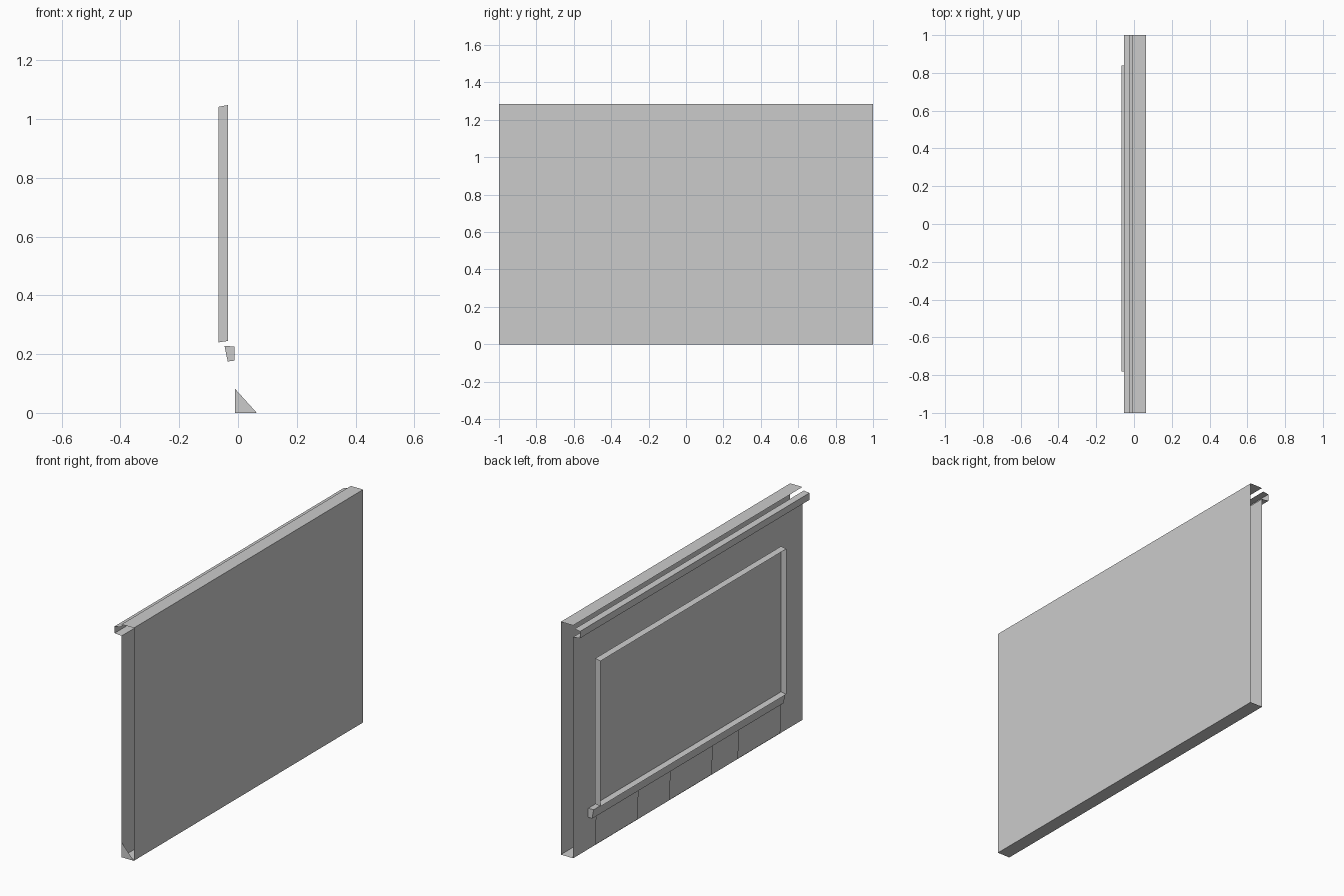
import bpy, bmesh

if "Cube" in bpy.data.objects:
    bpy.data.objects.remove(bpy.data.objects["Cube"])


def make(name, verts, faces):
    me = bpy.data.meshes.new(name)
    me.from_pydata(verts, [], faces)
    bm = bmesh.new()
    bm.from_mesh(me)
    bmesh.ops.recalc_face_normals(bm, faces=bm.faces)
    bm.to_mesh(me)
    bm.free()
    ob = bpy.data.objects.new(name, me)
    bpy.context.collection.objects.link(ob)
    return ob


def sweep(name, profile, y0, y1, closed=False, caps=False):
    """Extrude an (x, z) profile along y as a thin sheet."""
    n = len(profile)
    verts = [(x, y, z) for y in (y0, y1) for x, z in profile]
    faces = [(i, (i + 1) % n, n + (i + 1) % n, n + i) for i in range(n if closed else n - 1)]
    if caps:
        faces += [tuple(range(n)), tuple(range(n, 2 * n))]
    return make(name, verts, faces)


# Wall shell with open ends, running into the channel rail near the top
sweep("wall_and_rail", [(-0.011, 1.285), (0.064, 1.285), (0.064, 0), (-0.011, 0),
                        (-0.011, 1.221), (-0.053, 1.225), (-0.053, 1.263),
                        (-0.02, 1.268)], -1, 1)

# Small triangular piece closing the lower corner of the front end
make("end_corner", [(-0.011, -1, 0), (0.064, -1, 0), (-0.011, -1, 0.083)], [(0, 1, 2)])

# Board: recessed back face with four raised rim walls, slightly tilted
board_y = (-0.78, 0.84)
rings = [(-0.034, 0.245, 1.048), (-0.066, 0.24, 1.042)]
bv = [(x, y, z) for x, lo, hi in rings
      for y, z in ((board_y[0], lo), (board_y[1], lo), (board_y[1], hi), (board_y[0], hi))]
make("board", bv, [(0, 1, 2, 3)] + [(i, (i + 1) % 4, 4 + (i + 1) % 4, 4 + i) for i in range(4)])

# Ledge below the board
sweep("ledge", [(-0.046, 0.228), (-0.012, 0.226), (-0.012, 0.178), (-0.035, 0.175)],
      -0.80, 0.87, closed=True, caps=True)

# Three thin hanging sheets, bowed at the top
for i, y in enumerate((0.64, -0.008, -0.604)):
    sweep(f"hanging_sheet_{i + 1}", [(-0.034, 0.195), (-0.028, 0.165), (-0.025, 0.11), (-0.022, 0.01)],
          y - 0.186, y + 0.186)
